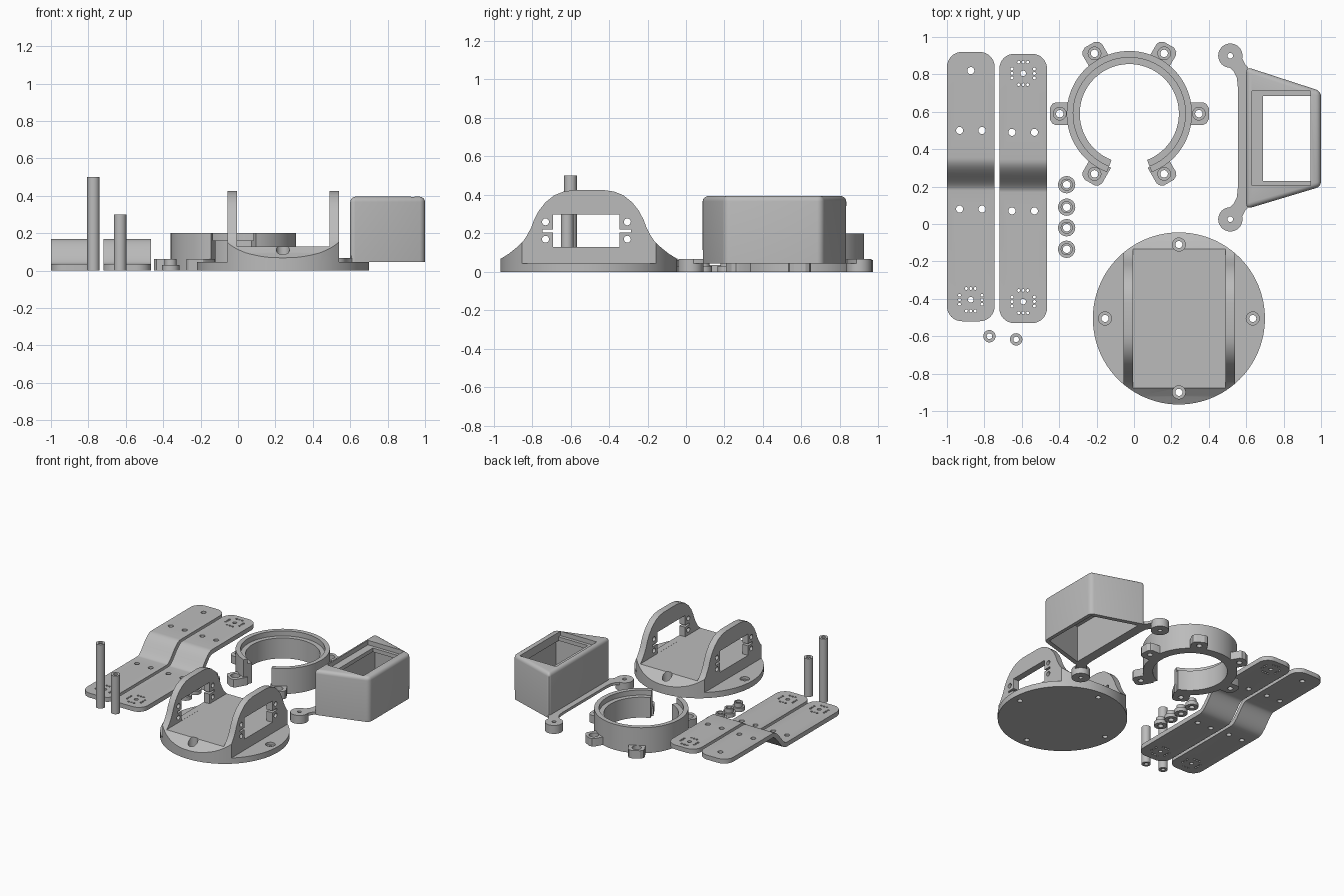
import bpy, bmesh, math
from mathutils import Vector

if "Cube" in bpy.data.objects:
    bpy.data.objects.remove(bpy.data.objects["Cube"])

grey = bpy.data.materials.new("plain grey")
grey.diffuse_color = (0.5, 0.5, 0.5, 1)
grey.use_nodes = True
grey.node_tree.nodes["Principled BSDF"].inputs["Base Color"].default_value = grey.diffuse_color


def loft(bm, rings):
    """Skin closed rings of points and cap both ends."""
    vs = [[bm.verts.new(p) for p in r] for r in rings]
    n = len(vs[0])
    faces = [bm.faces.new((a[i], a[(i + 1) % n], b[(i + 1) % n], b[i]))
             for a, b in zip(vs, vs[1:]) for i in range(n)]
    faces += [bm.faces.new(vs[0][::-1]), bm.faces.new(vs[-1])]
    bmesh.ops.recalc_face_normals(bm, faces=faces)


def make(name, solids):
    """One object from a list of solids, each a list of rings."""
    bm = bmesh.new()
    for rings in solids:
        loft(bm, rings)
    me = bpy.data.meshes.new(name)
    bm.to_mesh(me)
    bm.free()
    me.materials.append(grey)
    ob = bpy.data.objects.new(name, me)
    bpy.context.collection.objects.link(ob)
    return ob


def up(pts, z0, z1):
    return [[(x, y, z) for x, y in pts] for z in (z0, z1)]


def across(pts, x0, x1):
    return [[(x, y, z) for y, z in pts] for x in (x0, x1)]


def rect(x0, x1, y0, y1):
    return [(x0, y0), (x1, y0), (x1, y1), (x0, y1)]


def arc(cx, cy, r, a0, a1, n):
    return [(cx + r * math.cos(math.radians(a0 + (a1 - a0) * i / n)),
             cy + r * math.sin(math.radians(a0 + (a1 - a0) * i / n))) for i in range(n + 1)]


def circle(cx, cy, r, n=32):
    return arc(cx, cy, r, 0, 360, n)[:-1]


def boolean(ob, solids, op='DIFFERENCE'):
    cutter = make("cutter", solids)
    m = ob.modifiers.new("cut", 'BOOLEAN')
    m.operation, m.solver, m.object = op, 'EXACT', cutter
    bpy.context.view_layer.objects.active = ob
    bpy.ops.object.modifier_apply(modifier=m.name)
    me = cutter.data
    bpy.data.objects.remove(cutter)
    bpy.data.meshes.remove(me)


def drill(ob, spots, r, z0=-0.1, z1=0.6, n=24):
    boolean(ob, [up(circle(x, y, r, n), z0, z1) for x, y in spots])


def stepped_tube(name, x, y, hole, steps):
    """Turned sleeve: steps are (outer radius, top height)."""
    prof, z = [(hole, 0)], 0
    for r, top in steps:
        prof += [(r, z), (r, top)]
        z = top
    prof.append((hole, z))
    bm_rings = [[(x + r * math.cos(a), y + r * math.sin(a), h) for r, h in prof]
                for a in [math.tau * i / 32 for i in range(32)]]
    ob = make(name, [])
    bm = bmesh.new()
    vs = [[bm.verts.new(p) for p in ring] for ring in bm_rings]
    n = len(prof)
    for k in range(32):
        a, b = vs[k], vs[(k + 1) % 32]
        for i in range(n):
            bm.faces.new((a[i], a[(i + 1) % n], b[(i + 1) % n], b[i]))
    bmesh.ops.recalc_face_normals(bm, faces=bm.faces[:])
    bm.to_mesh(ob.data)
    bm.free()


# Bent straps with rounded ends and screw holes
def strap(name, x0, y0, patterns, single):
    xc, w, t = x0 + 0.1275, 0.255, 0.0175
    mid = [(y0 - 0.05, t)]
    for i in range(17):
        s = i / 16
        mid.append((y0 + 0.70 + 0.175 * s, t + 0.135 * (0.5 - 0.5 * math.cos(math.pi * s))))
    mid.append((y0 + 1.5, t + 0.135))
    top, bot = [], []
    for i, p in enumerate(mid):
        a, b = Vector(mid[max(i - 1, 0)]), Vector(mid[min(i + 1, len(mid) - 1)])
        d = (b - a).normalized()
        if i in (1, len(mid) - 2):
            d = Vector((1, 0))
        top.append((p[0] - d.y * t, p[1] + d.x * t))
        bot.append((p[0] + d.y * t, p[1] - d.x * t))
    ob = make(name, [across(top + bot[::-1], x0, x0 + w)])
    r, x1, y1 = 0.08, x0 + w, y0 + 1.44
    outline = (arc(x0 + r, y0 + r, r, 180, 270, 8) + arc(x1 - r, y0 + r, r, 270, 360, 8)
               + arc(x1 - r, y1 - r, r, 0, 90, 8) + arc(x0 + r, y1 - r, r, 90, 180, 8))
    boolean(ob, [up(outline, -0.1, 0.4)], 'INTERSECT')
    drill(ob, [(xc + s * 0.06, y0 + h) for s in (-1, 1) for h in (0.6, 1.02)] + single, 0.019)
    small = []
    for py in patterns:
        for s in (-0.06, 0.06):
            for k in (-0.024, 0, 0.024):
                small += [(xc + s, py + k), (xc + k, py + s)]
    drill(ob, small, 0.008, n=12)
    drill(ob, [(xc, py) for py in patterns], 0.015)


strap("left_strap", -1.0, -0.52, [-0.405], [(-0.8725, 0.82)])
strap("right_strap", -0.72, -0.53, [-0.415, 0.805], [])

# Round base and its arched bracket
cx, cy, R = 0.24, -0.505, 0.46
screws = [(cx, cy + 0.395), (cx, cy - 0.395), (cx - 0.395, cy), (cx + 0.395, cy)]
disc = make("base_disc", [up(circle(cx, cy, R, 96), 0, 0.045)])
half = [(0.08, 0.425), (0.13, 0.418), (0.18, 0.398), (0.225, 0.362), (0.26, 0.318), (0.285, 0.27),
        (0.3, 0.23), (0.318, 0.195), (0.34, 0.161), (0.375, 0.127), (0.415, 0.095), (0.455, 0.07), (0.5, 0.055)]
side = [(cy + u, z) for u, z in half[::-1]] + [(cy - u, z) for u, z in half]
side = [(cy + 0.5, 0.045)] + side + [(cy - 0.5, 0.045)]
bracket = make("arched_bracket", [across(side, -0.055, 0.54)])
boolean(bracket, [up(circle(cx, cy, R, 96), -0.1, 0.6)], 'INTERSECT')
boolean(bracket, [across(rect(-1.1, 0.1, 0.13, 0.6), -0.005, 0.49)])
# Servo windows with slits and side holes, above the floor
for x0, x1 in ((-0.1, -0.03 + 0.025 + 0.0005), (0.4895, 0.6)):
    boolean(bracket, [across(rect(-0.69, -0.345, 0.1305, 0.298), x0, x1)])
    boolean(bracket, [across(rect(-0.745, -0.285, 0.205, 0.22), x0, x1)])
    boolean(bracket, [across(circle(y, z, 0.018, 20), x0, x1) for y in (-0.73, -0.305) for z in (0.17, 0.26)])
for ob in (disc, bracket):
    drill(ob, screws, 0.019)
    drill(ob, screws, 0.035, 0.025)

# Open clamp ring with an inner step
rx, ry = -0.025, 0.59
section = [(0.265, 0), (0.335, 0), (0.335, 0.2), (0.3, 0.2), (0.3, 0.16), (0.265, 0.16)]
rings = []
for i in range(73):
    a = math.radians(-69 + 318 * i / 72)
    rings.append([(rx + r * math.cos(a), ry + r * math.sin(a), z) for r, z in section])
make("clamp_ring", [rings])
# Screw lugs round the ring
for k in range(6):
    a = math.radians(60 * k)
    ca, sa = math.cos(a), math.sin(a)
    shape = [(0.3, -0.06), (0.395, -0.06), (0.412, -0.052), (0.425, -0.03),
             (0.425, 0.03), (0.412, 0.052), (0.395, 0.06), (0.3, 0.06)]
    lug = make("ring_lug", [up([(rx + u * ca - v * sa, ry + u * sa + v * ca) for u, v in shape], 0, 0.062)])
    spot = [(rx + 0.372 * ca, ry + 0.372 * sa)]
    drill(lug, spot, 0.02)
    drill(lug, spot, 0.034, 0.03)

# Tapered hollow housing, rounded except along its open bottom
house = make("housing", [up([(0.6, 0.08), (1.0, 0.2), (1.0, 0.71), (0.6, 0.84)], 0.045, 0.395)])
bm = bmesh.new()
bm.from_mesh(house.data)
edges = [e for e in bm.edges if max(v.co.z for v in e.verts) > 0.1]
bmesh.ops.bevel(bm, geom=edges, offset=0.028, segments=4, profile=0.5, affect='EDGES')
bm.to_mesh(house.data)
bm.free()
boolean(house, [up([(0.63, 0.125), (0.972, 0.225), (0.972, 0.685), (0.63, 0.795)], 0, 0.33)])
boolean(house, [up(rect(0.63, 0.945, 0.205, 0.71), 0.36, 0.5)])
boolean(house, [up(rect(0.69, 0.945, 0.23, 0.685), 0.3, 0.5)])

# Mounting flange and its two round feet
my = 0.4625
bend = [(0.555, 0.27), (0.55, 0.32), (0.535, 0.35), (0.51, 0.375), (0.515, 0.4375),
        (0.575, 0.43), (0.595, 0.39), (0.61, 0.375)]
flange = make("housing_flange", [up([(x, my + d) for x, d in bend] + [(x, my - d) for x, d in bend[::-1]],
                                    0.045, 0.066)])
feet = [(0.515, my + 0.4375), (0.515, my - 0.4375)]
drill(flange, feet, 0.05)
for x, y in feet:
    stepped_tube("flange_foot", x, y, 0.015, [(0.065, 0.066)])

# Loose spacers and posts
for y in (0.21, 0.09, -0.02, -0.135):
    stepped_tube("spacer", -0.36, y, 0.02, [(0.046, 0.03), (0.032, 0.062)])
stepped_tube("tall_post", -0.773, -0.6, 0.015, [(0.033, 0.5)])
stepped_tube("short_post", -0.63, -0.617, 0.015, [(0.033, 0.3)])

# Smooth the curves, keep hard edges
for ob in bpy.context.scene.objects:
    ob.select_set(True)
    bpy.context.view_layer.objects.active = ob
bpy.ops.object.shade_smooth_by_angle(angle=math.radians(30))
